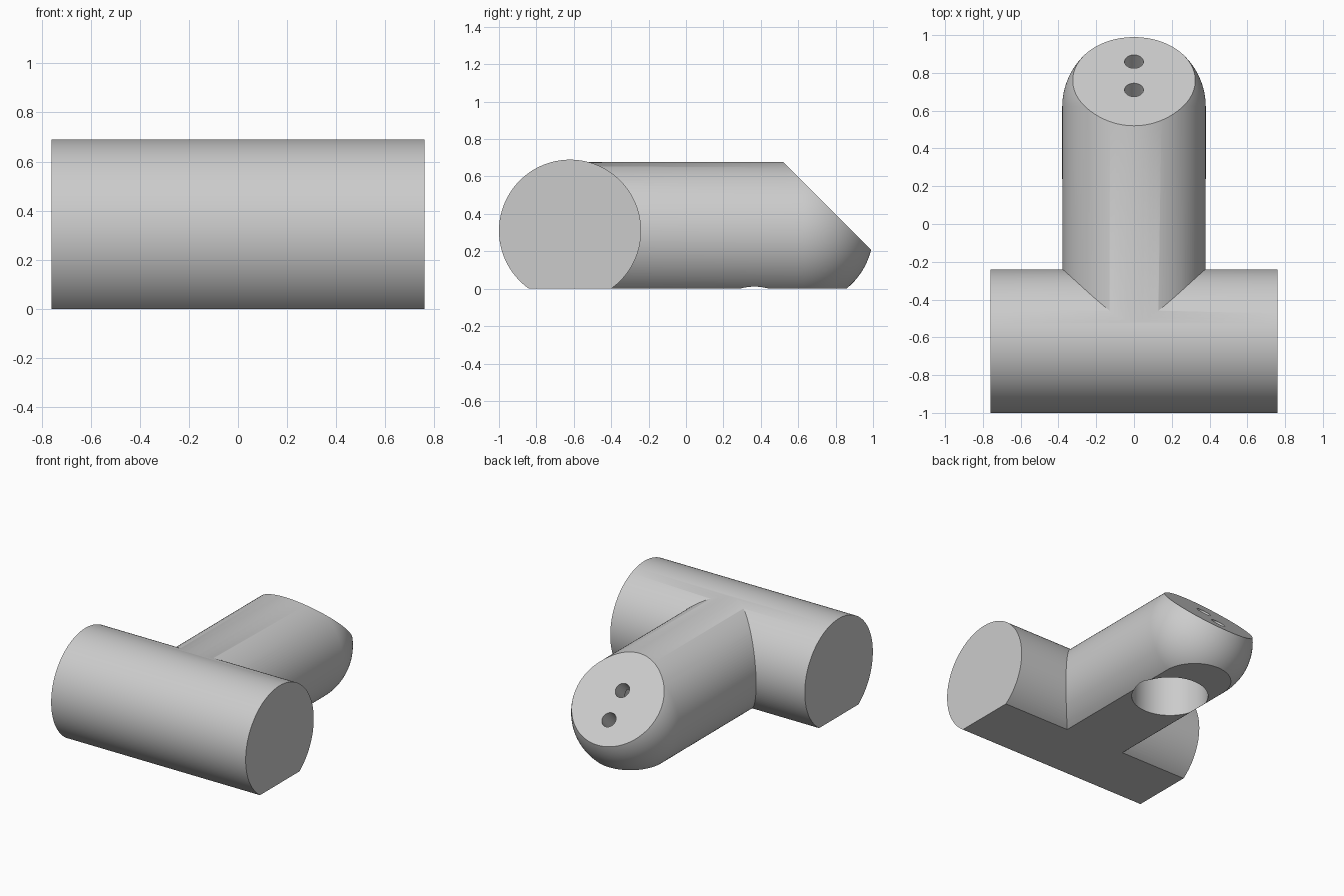
import bpy
import bmesh
import math
from mathutils import Matrix, Vector

default = bpy.data.objects.get("Cube")
if default:
    bpy.data.objects.remove(default, do_unlink=True)

RADIUS = 0.38        # shared by the cross tube and the arm
ARM_Z = 0.297        # height of the arm axis
ARM_END = 0.62       # centre of the rounded arm end
SLANT = Vector((0, 1, 1)).normalized()

grey = bpy.data.materials.new("light grey")
grey.diffuse_color = (0.6, 0.6, 0.6, 1)
grey.use_nodes = True
grey.node_tree.nodes["Principled BSDF"].inputs["Base Color"].default_value = (0.6, 0.6, 0.6, 1)


def to_object(name, bm):
    bmesh.ops.recalc_face_normals(bm, faces=bm.faces)
    mesh = bpy.data.meshes.new(name)
    bm.to_mesh(mesh)
    bm.free()
    mesh.materials.append(grey)
    obj = bpy.data.objects.new(name, mesh)
    bpy.context.collection.objects.link(obj)
    return obj


def cylinder(name, centre, axis, radius, length, sides):
    bm = bmesh.new()
    turn = Vector(axis).to_track_quat('Z', 'Y').to_matrix().to_4x4()
    bmesh.ops.create_cone(bm, cap_ends=True, segments=sides, radius1=radius, radius2=radius,
                          depth=length, matrix=Matrix.Translation(centre) @ turn)
    return to_object(name, bm)


def combine(target, tool, operation):
    tool.hide_render = True
    mod = target.modifiers.new(tool.name, 'BOOLEAN')
    mod.operation = operation
    mod.solver = 'EXACT'
    mod.object = tool
    bpy.context.view_layer.objects.active = target
    bpy.ops.object.modifier_apply(modifier=mod.name)
    bpy.data.objects.remove(tool, do_unlink=True)


# Cross tube at the front
body = cylinder("tee_body", (0, -0.62, 0.31), (1, 0, 0), RADIUS, 1.52, 128)

# Arm: a stretched sphere with its rounded end sliced at 45 degrees
bm = bmesh.new()
bmesh.ops.create_uvsphere(bm, u_segments=128, v_segments=64, radius=RADIUS,
                          matrix=Matrix.Rotation(math.pi / 2, 4, 'X'))
for v in bm.verts:
    v.co += Vector((0, ARM_END if v.co.y > -0.001 else -0.55, ARM_Z))
cut = bmesh.ops.bisect_plane(bm, geom=bm.verts[:] + bm.edges[:] + bm.faces[:],
                             plane_co=(0, 0.997, 0.2), plane_no=SLANT, clear_outer=True)
bmesh.ops.contextual_create(bm, geom=[g for g in cut["geom_cut"] if isinstance(g, bmesh.types.BMEdge)])
combine(body, to_object("arm", bm), 'UNION')

# Flat underside
bm = bmesh.new()
bmesh.ops.create_cube(bm, size=4, matrix=Matrix.Translation((0, 0, -2)))
combine(body, to_object("underside_cutter", bm), 'DIFFERENCE')

# Round pocket in the underside
combine(body, cylinder("pocket_cutter", (0, 0.366, 0.2), (0, 0, 1), 0.25, 0.5, 96), 'DIFFERENCE')

# Two small holes square to the slanted face
for y in (0.86, 0.71):
    mouth = Vector((0, y, 1.197 - y))
    combine(body, cylinder("hole_cutter", mouth - SLANT * 0.15, SLANT, 0.05, 0.4, 48), 'DIFFERENCE')

bpy.ops.object.select_all(action='DESELECT')
body.select_set(True)
bpy.context.view_layer.objects.active = body
bpy.ops.object.shade_smooth_by_angle(angle=math.radians(30))
